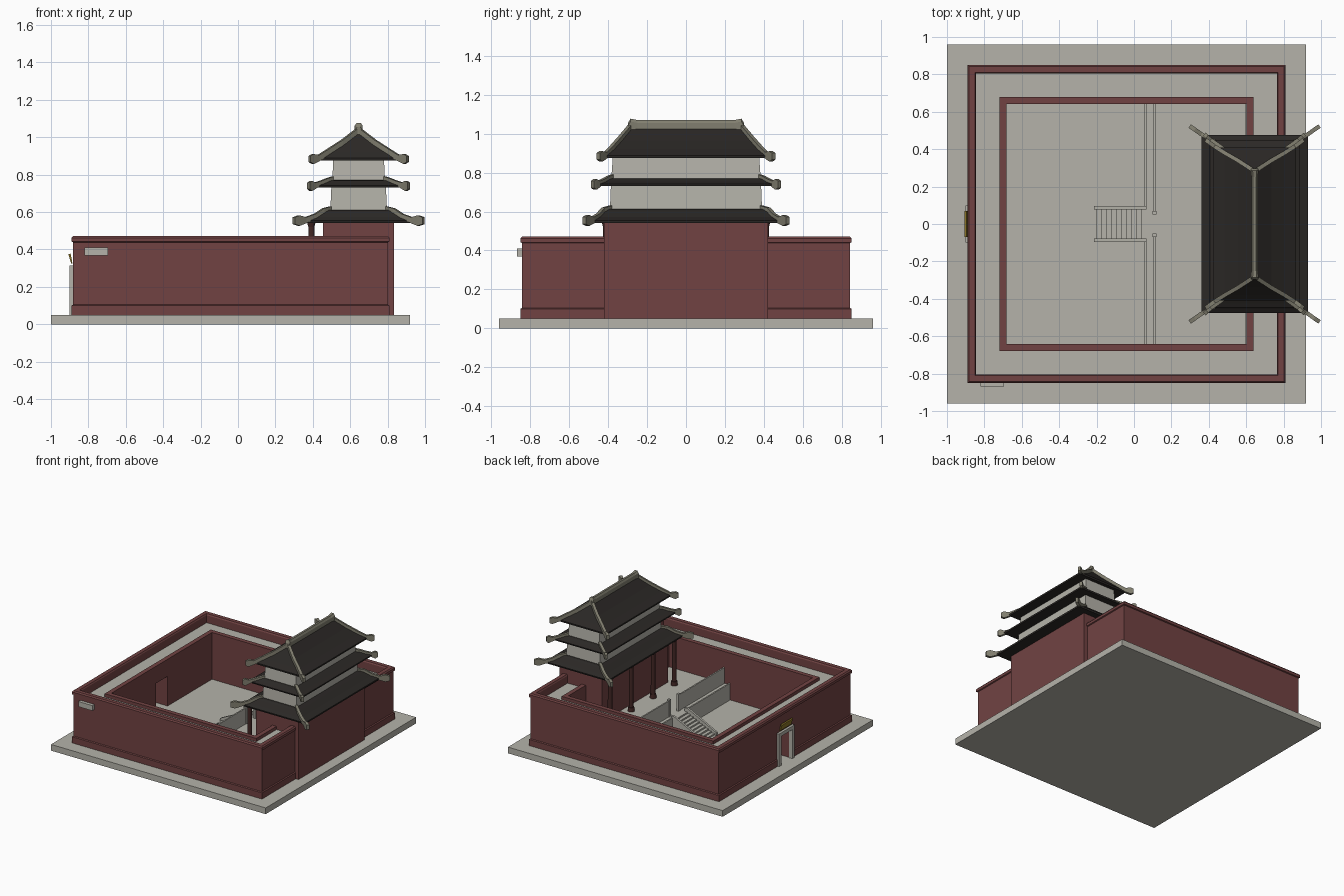
import bpy, bmesh
from mathutils import Vector

if "Cube" in bpy.data.objects:
    bpy.data.objects.remove(bpy.data.objects["Cube"])


def mat(name, r, g, b):
    m = bpy.data.materials.new(name)
    m.diffuse_color = (r, g, b, 1)
    m.use_nodes = True
    m.node_tree.nodes["Principled BSDF"].inputs["Base Color"].default_value = m.diffuse_color
    return m


RED = mat("red_plaster", .165, .055, .055)
STONE = mat("pale_stone", .46, .45, .40)
TILE = mat("dark_tile", .024, .021, .019)
TRIM = mat("ridge_trim", .22, .21, .16)
WOOD = mat("dark_wood", .055, .02, .018)
GOLD = mat("old_gold", .25, .17, .02)
CX = .645  # tower centre line


def make(name, verts, faces, m):
    me = bpy.data.meshes.new(name)
    me.from_pydata(verts, [], faces)
    bm = bmesh.new()
    bm.from_mesh(me)
    bmesh.ops.recalc_face_normals(bm, faces=bm.faces)
    bm.to_mesh(me)
    bm.free()
    ob = bpy.data.objects.new(name, me)
    bpy.context.collection.objects.link(ob)
    me.materials.append(m)
    return ob


def loft(name, loops, m, closed=False):
    """Skin a list of equal-length vertex loops; cap the ends or close the ring."""
    n, k = len(loops[0]), len(loops)
    verts = [v for l in loops for v in l]
    faces = [(i * n + j, i * n + (j + 1) % n, (i + 1) % k * n + (j + 1) % n, (i + 1) % k * n + j)
             for i in range(k if closed else k - 1) for j in range(n)]
    if not closed:
        faces += [tuple(range(n)), tuple(range((k - 1) * n, k * n))]
    return make(name, verts, faces, m)


def rect(x0, x1, y0, y1, z):
    return [(x0, y0, z), (x1, y0, z), (x1, y1, z), (x0, y1, z)]


def box(name, x0, x1, y0, y1, z0, z1, m):
    return loft(name, [rect(x0, x1, y0, y1, z0), rect(x0, x1, y0, y1, z1)], m)


def tower_rings(name, rings, m):
    return loft(name, [rect(CX - hx, CX + hx, -hy, hy, z) for hx, hy, z in rings], m)


def slab(name, xz, y0, y1, m):
    """Side profile in x,z pushed along y."""
    return loft(name, [[(x, y, z) for x, z in xz] for y in (y0, y1)], m)


def frame(name, profile, m):
    """Sweep an (inset, z) profile around the compound rectangle."""
    return loft(name, [rect(-.89 + o, .81 - o, -.85 + o, .85 - o, z) for o, z in profile], m, True)


# ground slab
box("ground_slab", -1, .92, -.96, .96, 0, .05, STONE)

# thick compound wall with plinth, coping and inner parapet
wall = frame("compound_wall", [(0, .05), (0, .1), (.008, .105), (.008, .438), (0, .442), (0, .462),
                               (.008, .472), (.04, .472), (.046, .462), (.046, .395), (.172, .395),
                               (.172, .428), (.208, .428), (.208, .05)], RED)
frame("wall_walk", [(.046, .39), (.046, .402), (.172, .402), (.172, .39)], STONE)

# gate passage cut through the left wall
cut = box("gate_cutter", -.95, -.6, -.075, .075, .04, .29, RED)
cut.hide_render = True
mod = wall.modifiers.new("gate", 'BOOLEAN')
mod.operation, mod.object, mod.solver = 'DIFFERENCE', cut, 'EXACT'
bpy.context.view_layer.objects.active = wall
bpy.ops.object.modifier_apply(modifier="gate")
bpy.data.objects.remove(cut)

# gate surround and tilted plaque above it
for s in (-1, 1):
    a, b = sorted((s * .07, s * .1))
    box("gate_post", -.902, -.87, a, b, .05, .29, STONE)
box("gate_lintel", -.902, -.87, -.1, .1, .285, .313, STONE)
slab("gate_plaque", [(-.885, .325), (-.892, .325), (-.907, .375), (-.895, .378)], -.07, .07, GOLD)

# blank plate on the front wall
make("wall_plate", [], [], STONE).name = "unused"
bpy.data.objects.remove(bpy.data.objects["unused"])
box("wall_plate", -.82, -.695, -.868, -.84, .368, .41, STONE)

# raised terrace with edge kerb, screen walls and posts
box("terrace", .065, .6, -.645, .645, .05, .172, STONE)
for s in (-1, 1):
    a, b = sorted((s * .09, s * .645))
    box("terrace_kerb", .055, .066, a, b, .05, .185, STONE)
    a, b = sorted((s * .065, s * .645))
    box("screen_wall", .104, .115, a, b, .17, .30, STONE)
    a, b = sorted((s * .05, s * .07))
    box("screen_post", .1, .119, a, b, .17, .31, STONE)

# stairs up to the terrace
N = 10
prof = [(.066, .05), (-.2, .05)]
for i in range(N):
    z = .05 + .122 * (i + 1) / N
    prof += [(-.2 + .0266 * i, z), (-.2 + .0266 * (i + 1), z)]
slab("stairs", prof, -.08, .08, STONE)
for s in (-1, 1):
    a, b = sorted((s * .078, s * .095))
    slab("stair_cheek", [(-.215, .05), (-.215, .075), (.04, .2), (.066, .2), (.066, .05)], a, b, STONE)

# tower storeys
tower_rings("tower_base", [(.19, .42, .05), (.19, .42, .56)], RED)
for s in (-1, 1):
    tower_rings("middle_storey" if s < 0 else "upper_storey",
                [(.153, .392, .58), (.145, .385, .75)] if s < 0 else
                [(.142, .385, .75), (.135, .375, .89)], STONE)

# veranda columns with base stones
for y in (-.41, -.14, .14, .41):
    for nm, r0, r1, z0, z1 in (("column", .018, .016, .17, .55), ("column_base", .026, .022, .17, .205),
                               ("column_head", .016, .024, .52, .55)):
        bpy.ops.mesh.primitive_cone_add(vertices=12, radius1=r0, radius2=r1, depth=z1 - z0,
                                        location=(.392, y, (z0 + z1) / 2))
        bpy.context.object.name = nm
        bpy.context.object.data.materials.append(WOOD)
box("veranda_beam", .378, .404, -.42, .42, .53, .552, WOOD)


# hip ridge: a vertical rib following (hx, hy, low z, high z), flaring at the tip
def hips(name, pts, w=.011):
    for sx in (-1, 1):
        for sy in (-1, 1):
            p = [Vector((CX + sx * a, sy * b)) for a, b, _, _ in pts]
            d = (p[-1] - p[0]).normalized()
            side = Vector((-d.y, d.x)) * w
            loops = []
            for q, (_, _, lo, hi) in zip(p, pts):
                l, r = q + side, q - side
                loops.append([(l.x, l.y, lo), (r.x, r.y, lo), (r.x, r.y, hi), (l.x, l.y, hi)])
            loft(name, loops, TRIM)


# three curved roofs, each from eave underside up to the top
tower_rings("lower_roof", [(.18, .40, .545), (.283, .473, .542), (.285, .477, .555), (.235, .452, .573),
                           (.19, .425, .602), (.17, .41, .612), (.14, .38, .612)], TILE)
hips("lower_hip", [(.15, .39, .59, .63), (.19, .425, .595, .62), (.235, .452, .565, .59),
                   (.285, .48, .54, .572), (.32, .505, .526, .582), (.347, .523, .535, .572)])
tower_rings("middle_roof", [(.15, .38, .732), (.238, .442, .73), (.24, .446, .742), (.2, .425, .753),
                            (.165, .4, .768), (.13, .37, .772)], TILE)
hips("middle_hip", [(.14, .38, .75, .79), (.165, .4, .76, .782), (.2, .425, .745, .768),
                    (.235, .45, .725, .757), (.255, .467, .712, .767), (.268, .48, .722, .757)])
tower_rings("upper_roof", [(.14, .38, .878), (.218, .408, .875), (.22, .41, .888), (.16, .38, .92),
                           (.09, .34, .965), (.015, .29, 1.025)], TILE)
hips("upper_hip", [(.005, .285, 1.0, 1.05), (.09, .34, .95, .985), (.16, .38, .905, .94),
                   (.215, .415, .872, .905), (.245, .437, .857, .91), (.262, .45, .867, .9)])

# main ridge with slightly flared ends
loft("main_ridge", [[(CX - a, y, 1.0), (CX + a, y, 1.0), (CX + a, y, t - .015), (CX + a * .5, y, t),
                     (CX - a * .5, y, t), (CX - a, y, t - .015)]
                    for y, a, t in ((-.298, .017, 1.055), (-.285, .021, 1.077), (-.25, .017, 1.07),
                                    (.25, .017, 1.07), (.285, .021, 1.077), (.298, .017, 1.055))], TRIM)
